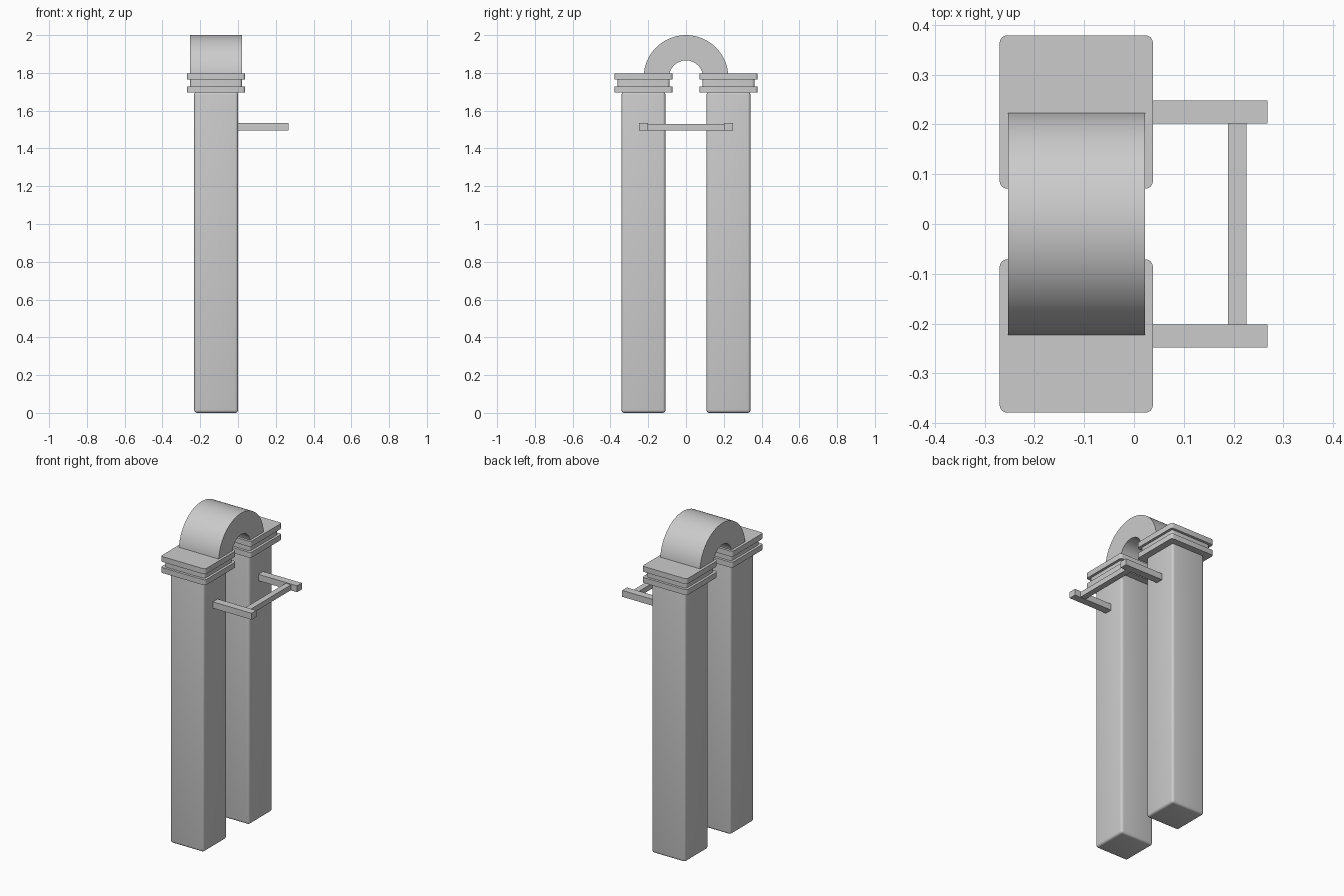
import bpy, bmesh, math

if "Cube" in bpy.data.objects:
    bpy.data.objects.remove(bpy.data.objects["Cube"])

CX = -0.116      # centre of the columns in x
CY = 0.225       # distance of each column from the middle


def finish(bm, name, smooth=True):
    bmesh.ops.recalc_face_normals(bm, faces=bm.faces)
    mesh = bpy.data.meshes.new(name)
    bm.to_mesh(mesh)
    bm.free()
    obj = bpy.data.objects.new(name, mesh)
    bpy.context.collection.objects.link(obj)
    if smooth:
        bpy.ops.object.select_all(action='DESELECT')
        obj.select_set(True)
        bpy.context.view_layer.objects.active = obj
        bpy.ops.object.shade_smooth_by_angle(angle=math.radians(35))
    return obj


def box(name, x, y, z, bevel=0.0, upright_only=False):
    """Box from (min, max) ranges, optionally with rounded edges."""
    bm = bmesh.new()
    bmesh.ops.create_cube(bm, size=1)
    for v in bm.verts:
        v.co = [r[0] if c < 0 else r[1] for c, r in zip(v.co, (x, y, z))]
    if bevel:
        edges = [e for e in bm.edges if not upright_only
                 or abs(e.verts[0].co.z - e.verts[1].co.z) > 1e-4]
        bmesh.ops.bevel(bm, geom=edges, offset=bevel, segments=4,
                        profile=0.5, affect='EDGES')
    return finish(bm, name, bevel > 0)


def around(c, half):
    return (c - half, c + half)


for side, s in (("left", -1), ("right", 1)):
    # Tall rounded column
    box(f"column_{side}", around(CX, 0.116), around(s * CY, 0.116), (0, 1.70), 0.015)
    # Stacked cap plates, the middle one recessed
    for part, half, z in (("lower", 0.154, (1.695, 1.729)),
                          ("middle", 0.138, (1.729, 1.764)),
                          ("upper", 0.154, (1.764, 1.798))):
        box(f"cap_{part}_{side}", around(CX, half), around(s * CY, half), z, 0.015, True)
    # Bracket arm
    box(f"arm_{side}", (-0.002, 0.268), around(s * CY, 0.0235), (1.494, 1.534))

# Bar joining the two arms
box("cross_bar", (0.189, 0.226), (-0.203, 0.203), (1.496, 1.529))

# Half-ring arch on top
bm = bmesh.new()
n = 32
rows = []
for i in range(n + 1):
    a = math.pi * i / n
    rows.append([bm.verts.new((x, r * math.cos(a), 1.776 + r * math.sin(a)))
                 for x, r in ((-0.253, 0.09), (-0.253, 0.224), (0.022, 0.224), (0.022, 0.09))])
for a, b in zip(rows, rows[1:]):
    for k in range(4):
        bm.faces.new((a[k], a[(k + 1) % 4], b[(k + 1) % 4], b[k]))
bm.faces.new(rows[0])
bm.faces.new(rows[-1])
finish(bm, "arch")
